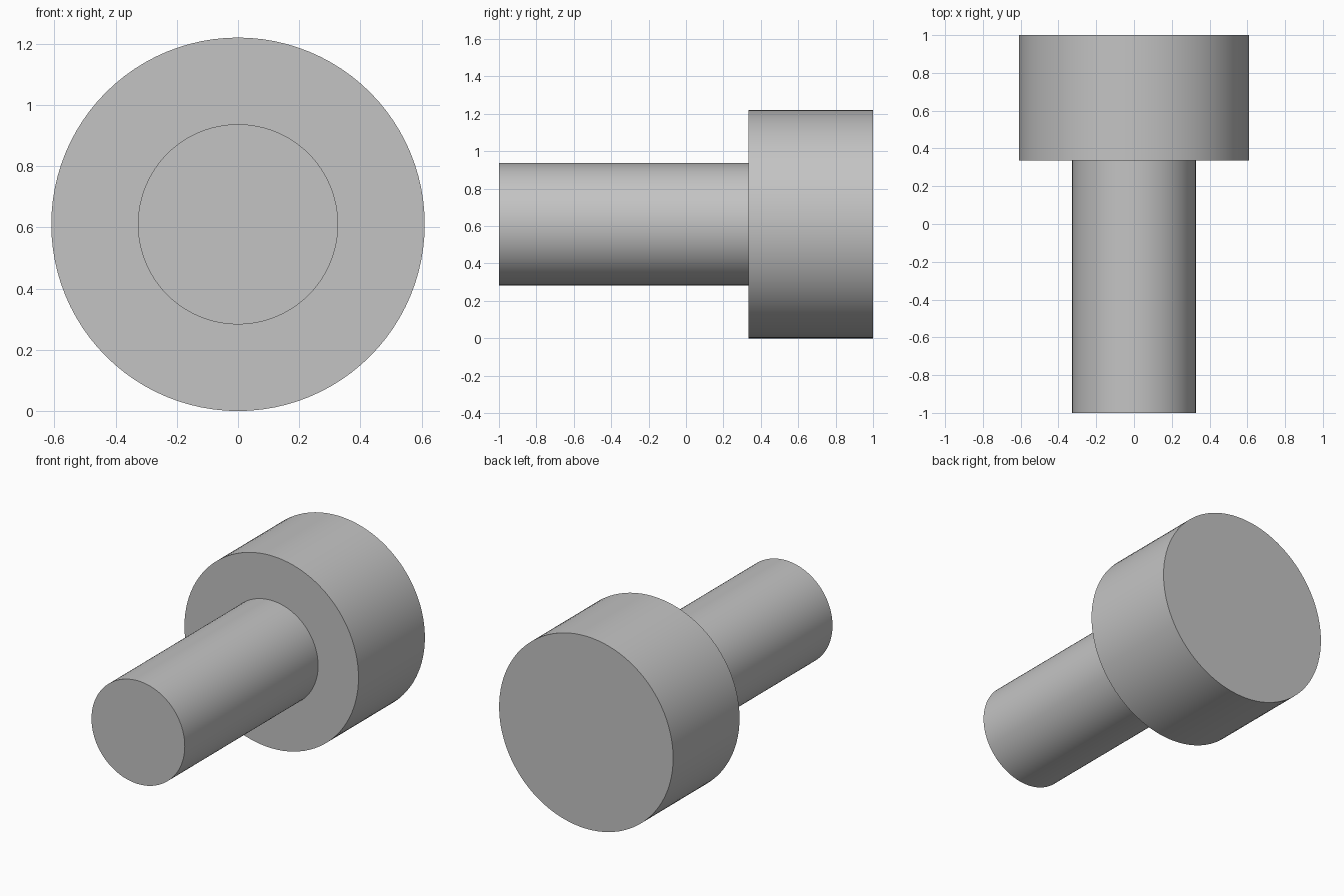
import bpy
import math

default_cube = bpy.data.objects.get("Cube")
if default_cube:
    bpy.data.objects.remove(default_cube, do_unlink=True)

HEAD_RADIUS = 0.61
SHANK_RADIUS = 0.327
SHOULDER_Y = 0.335

# Plain grey metal
grey = bpy.data.materials.new("grey_metal")
grey.use_nodes = True
colour = (0.55, 0.55, 0.55, 1.0)
grey.diffuse_color = colour
grey.node_tree.nodes["Principled BSDF"].inputs["Base Color"].default_value = colour


def add_cylinder(name, radius, y_front, y_back):
    """Smooth cylinder lying along y, on the shared axis."""
    bpy.ops.mesh.primitive_cylinder_add(
        vertices=96, radius=radius, depth=y_back - y_front,
        location=(0, (y_front + y_back) / 2, HEAD_RADIUS),
        rotation=(math.pi / 2, 0, 0))
    part = bpy.context.object
    part.name = name
    part.data.materials.append(grey)
    bpy.ops.object.shade_smooth_by_angle(angle=math.radians(30))
    return part


# Wide head at the back, narrow shank towards the front
add_cylinder("head", HEAD_RADIUS, SHOULDER_Y, 1)
add_cylinder("shank", SHANK_RADIUS, -1, SHOULDER_Y)
